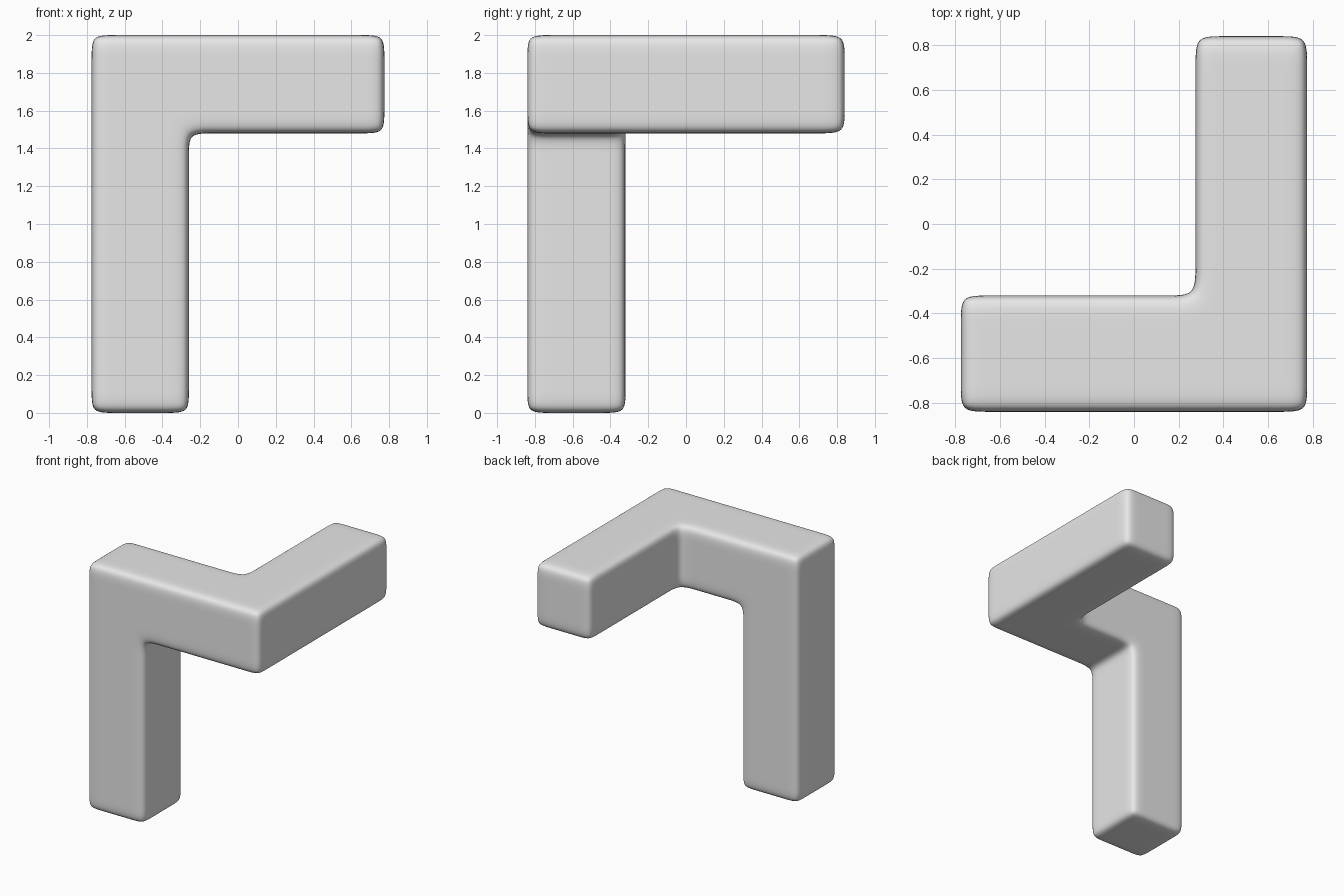
import bpy
import bmesh
from mathutils import Vector

if "Cube" in bpy.data.objects:
    bpy.data.objects.remove(bpy.data.objects["Cube"])

# Grid planes of the square bar, one cell about half a unit wide
XS = [-0.775, -0.26, 0.275, 0.775]
YS = [-0.84, -0.32, 0.26, 0.84]
ZS = [0.0, 0.49, 0.985, 1.48, 2.0]

# Cells followed by the bar: up the leg, across the front, then back
cells = {(0, 0, k) for k in range(4)}
cells |= {(i, 0, 3) for i in range(3)}
cells |= {(2, j, 3) for j in range(3)}

bm = bmesh.new()
verts = {}


def vert(key):
    if key not in verts:
        verts[key] = bm.verts.new((XS[key[0]], YS[key[1]], ZS[key[2]]))
    return verts[key]


# Outer skin: one quad for each cell side without a neighbour
for cell in sorted(cells):
    for axis in range(3):
        for side in (0, 1):
            other = list(cell)
            other[axis] += 1 if side else -1
            if tuple(other) in cells:
                continue
            u, v = (axis + 1) % 3, (axis + 2) % 3
            quad = []
            for a, b in ((0, 0), (1, 0), (1, 1), (0, 1)):
                key = list(cell)
                key[axis] += side
                key[u] += a
                key[v] += b
                quad.append(vert(tuple(key)))
            bm.faces.new(quad if side else quad[::-1])
bm.normal_update()

# Semi-sharp creases on every corner edge give the soft rounding
crease = bm.edges.layers.float.new("crease_edge")
for e in bm.edges:
    if e.calc_face_angle(0) > 0.5:
        e[crease] = 0.48
for f in bm.faces:
    f.smooth = True

mesh = bpy.data.meshes.new("bent_bar")
bm.to_mesh(mesh)
bm.free()
bar = bpy.data.objects.new("bent_bar", mesh)
bpy.context.collection.objects.link(bar)

sub = bar.modifiers.new("rounding", 'SUBSURF')
sub.levels = sub.render_levels = 5

grey = bpy.data.materials.new("light_grey")
grey.diffuse_color = (0.8, 0.8, 0.8, 1)
grey.use_nodes = True
grey.node_tree.nodes["Principled BSDF"].inputs["Base Color"].default_value = grey.diffuse_color
mesh.materials.append(grey)
